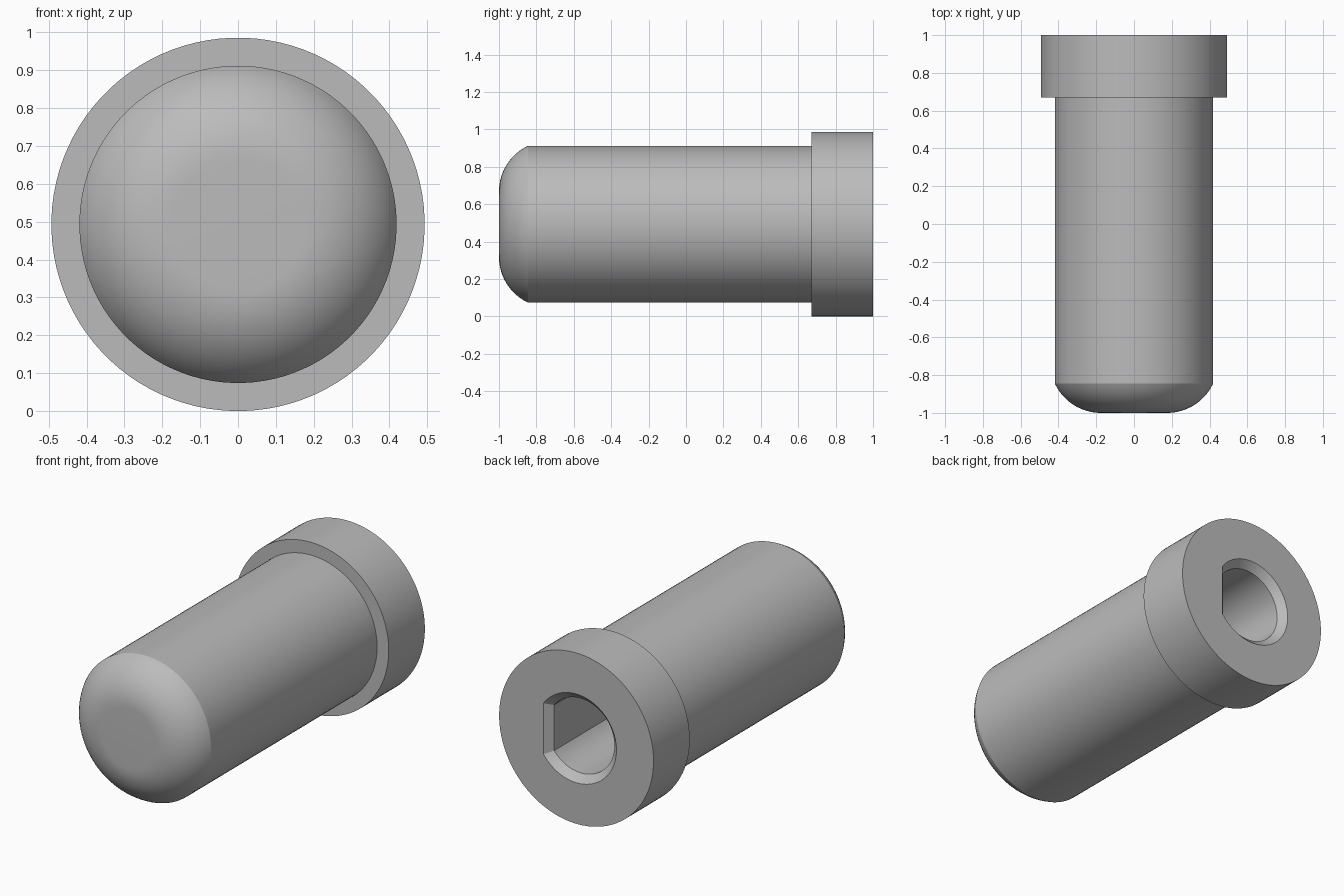
import bpy, bmesh
from math import cos, sin, acos, asin, pi, radians

cube = bpy.data.objects.get("Cube")
if cube:
    bpy.data.objects.remove(cube)

SIDES = 96
COLLAR_R, BODY_R = 0.493, 0.419
TIP_R, DOME_END = 0.175, 0.155

grey = bpy.data.materials.new("plain_grey")
grey.use_nodes = True
colour = (0.5, 0.5, 0.5, 1)
grey.diffuse_color = colour
grey.node_tree.nodes["Principled BSDF"].inputs["Base Color"].default_value = colour

bm = bmesh.new()


def ring(radius, y, flat=None):
    """Circle across the y axis, or a D with its flat at x = flat."""
    start = acos(flat / radius) if flat else pi / SIDES
    step = (2 * pi - 2 * start) / (SIDES - 1)
    angles = [start + i * step for i in range(SIDES)]
    return [bm.verts.new((radius * cos(a), y, COLLAR_R + radius * sin(a))) for a in angles]


# Rounded nose: an arc tangent to the flat tip, meeting the body at a crease
run = BODY_R - TIP_R
arc_r = (run ** 2 + DOME_END ** 2) / (2 * DOME_END)
sweep = asin(run / arc_r)
rings = []
for i in range(17):
    a = sweep * i / 16
    rings.append(ring(TIP_R + arc_r * sin(a), -1 + arc_r * (1 - cos(a))))

# Straight body, stepped collar and flat back
rings += [ring(BODY_R, 0.67), ring(COLLAR_R, 0.67), ring(COLLAR_R, 1)]

# Chamfered D-shaped bore
rings += [ring(0.256, 1, 0.21), ring(0.215, 0.959, 0.17), ring(0.215, -0.4, 0.17)]

# Skin between neighbouring rings, then close the tip and bore floor
for lower, upper in zip(rings, rings[1:]):
    for i in range(SIDES):
        j = (i + 1) % SIDES
        bm.faces.new((lower[i], lower[j], upper[j], upper[i]))
bm.faces.new(rings[0])
bm.faces.new(rings[-1])
bmesh.ops.recalc_face_normals(bm, faces=bm.faces)

mesh = bpy.data.meshes.new("collared_plug")
bm.to_mesh(mesh)
bm.free()
mesh.materials.append(grey)
plug = bpy.data.objects.new("collared_plug", mesh)
bpy.context.collection.objects.link(plug)

bpy.context.view_layer.objects.active = plug
plug.select_set(True)
bpy.ops.object.shade_smooth_by_angle(angle=radians(20))
